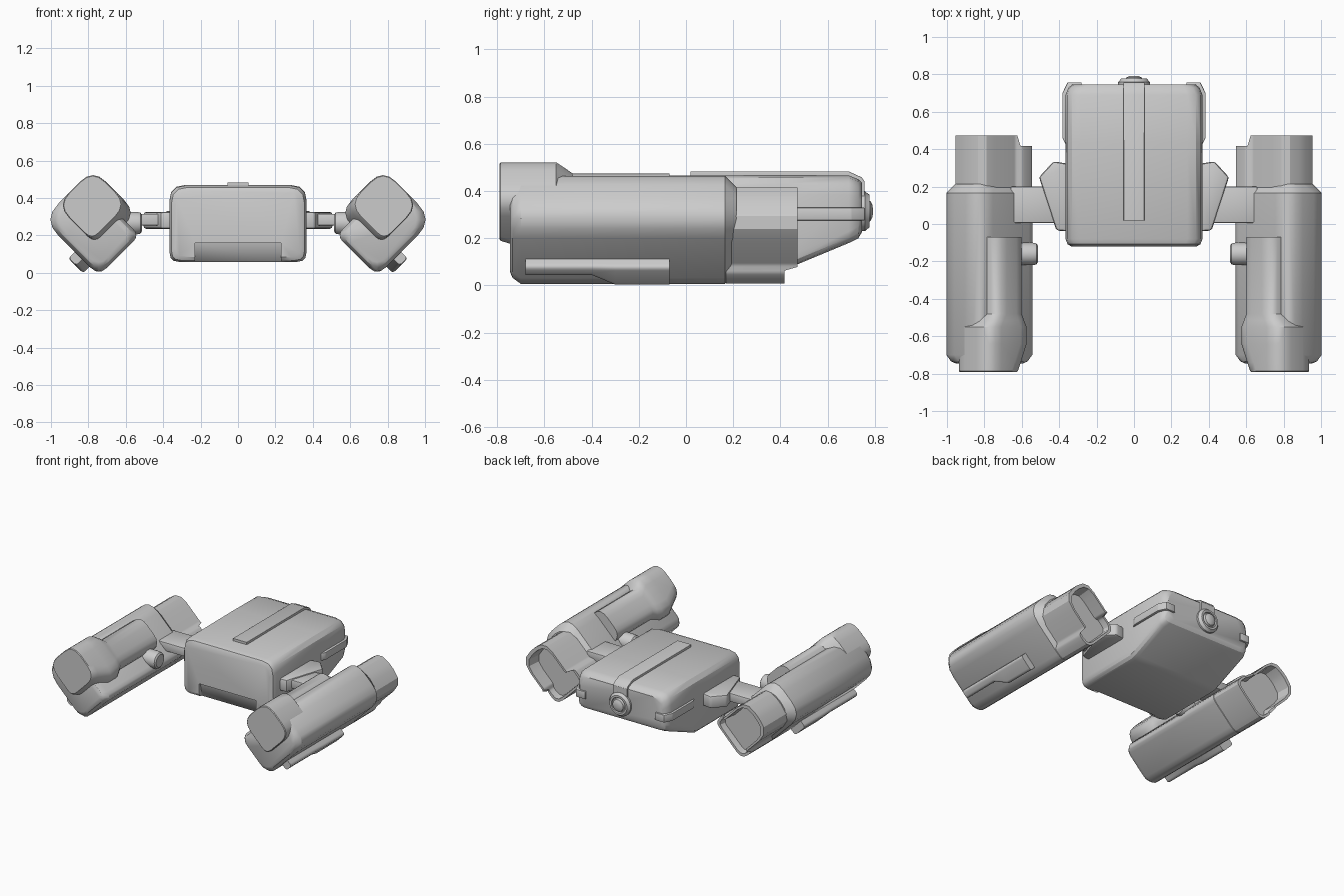
import bpy, bmesh, math
from mathutils import Vector

if "Cube" in bpy.data.objects:
    bpy.data.objects.remove(bpy.data.objects["Cube"])

S = math.sqrt(0.5)


def finish(name, bm, mirror=False, angle=32):
    bmesh.ops.recalc_face_normals(bm, faces=bm.faces)
    me = bpy.data.meshes.new(name)
    bm.to_mesh(me)
    bm.free()
    ob = bpy.data.objects.new(name, me)
    bpy.context.collection.objects.link(ob)
    bpy.ops.object.select_all(action='DESELECT')
    ob.select_set(True)
    bpy.context.view_layer.objects.active = ob
    if mirror:
        ob.modifiers.new("Mirror", 'MIRROR')
        bpy.ops.object.modifier_apply(modifier="Mirror")
    bpy.ops.object.shade_smooth_by_angle(angle=math.radians(angle))
    return ob


def rounded(corners, seg=4):
    """Closed outline from (a, b, radius) corners."""
    out = []
    for i, (a, b, r) in enumerate(corners):
        p = Vector((a, b))
        d0 = (Vector(corners[i - 1][:2]) - p).normalized() * r
        d1 = (Vector(corners[(i + 1) % len(corners)][:2]) - p).normalized() * r
        for k in range(seg + 1):
            t = k / seg
            out.append(p + d0 * (1 - t) ** 2 + d1 * t ** 2)
    return out


def rect(a0, a1, b0, b1, r00, r10, r11, r01):
    return rounded([(a0, b0, r00), (a1, b0, r10), (a1, b1, r11), (a0, b1, r01)])


def shrink(pts, f):
    c = sum(pts, Vector((0, 0))) / len(pts)
    return [c + (p - c) * f for p in pts]


def straight(a, y, b):
    return (a, y, b)


def pod_space(u, y, v):
    """Pod cross-sections are rolled 45 degrees: u outward-up, v inward-up."""
    return (0.77 + (u - v) * S, y, 0.26 + (u + v) * S)


def loft(name, sections, place=straight, mirror=False):
    """Sections are (y or function of the first coordinate, outline)."""
    bm = bmesh.new()
    rings = []
    for y, pts in sections:
        rings.append([bm.verts.new(place(p[0], y(p[0]) if callable(y) else y, p[1])) for p in pts])
    for r0, r1 in zip(rings, rings[1:]):
        n = len(r0)
        for i in range(n):
            bm.faces.new((r0[i], r0[(i + 1) % n], r1[(i + 1) % n], r1[i]))
    bm.faces.new(rings[0])
    bm.faces.new(rings[-1])
    return finish(name, bm, mirror)


def plan_prism(name, pts, z0, z1, bevel):
    """Mirrored plate drawn in plan view."""
    bm = bmesh.new()
    f = bm.faces.new([bm.verts.new((x, y, z0)) for x, y in pts])
    g = bmesh.ops.extrude_face_region(bm, geom=[f])
    bmesh.ops.translate(bm, vec=(0, 0, z1 - z0),
                        verts=[v for v in g['geom'] if isinstance(v, bmesh.types.BMVert)])
    bmesh.ops.bevel(bm, geom=bm.edges[:], offset=bevel, segments=2, profile=0.5, affect='EDGES')
    return finish(name, bm, True)


def circle(r, cx=0.0, cz=0.0, n=32):
    return [Vector((cx + r * math.cos(i * math.tau / n), cz + r * math.sin(i * math.tau / n)))
            for i in range(n)]


# Central hull, underside rising towards the back
def hull(w, z0, z1):
    return rounded([(-w, z0, 0.05), (w, z0, 0.05), (w, z1, 0.08), (-w, z1, 0.08)], 3)


body = loft("central_hull", [
    (-0.12, hull(0.335, 0.085, 0.435)), (-0.108, hull(0.355, 0.066, 0.455)),
    (-0.08, hull(0.366, 0.058, 0.465)), (0.39, hull(0.366, 0.058, 0.468)),
    (0.43, hull(0.366, 0.072, 0.468)), (0.69, hull(0.366, 0.18, 0.466)),
    (0.73, hull(0.35, 0.2, 0.45)), (0.745, hull(0.33, 0.225, 0.435))])

# Sloping slot under the nose of the hull
bm = bmesh.new()
ends = [[bm.verts.new((x, y, z)) for y, z in
         ((-0.2, 0.16), (-0.105, 0.16), (-0.075, 0.02), (-0.2, 0.02))] for x in (-0.23, 0.23)]
for i in range(4):
    j = (i + 1) % 4
    bm.faces.new((ends[0][i], ends[0][j], ends[1][j], ends[1][i]))
bm.faces.new(ends[0])
bm.faces.new(ends[1])
cutter = finish("slot_cutter", bm)
cutter.hide_render = True
bpy.context.view_layer.objects.active = body
mod = body.modifiers.new("Slot", 'BOOLEAN')
mod.operation = 'DIFFERENCE'
mod.object = cutter
bpy.ops.object.modifier_apply(modifier="Slot")
bpy.data.objects.remove(cutter)


# Raised spine along the top, folding down the back
def spine(z0, z1):
    return rect(-0.056, 0.056, z0, z1, *[0.004] * 4)


loft("top_spine", [(0.02, spine(0.44, 0.483)), (0.69, spine(0.44, 0.483)),
                   (0.745, spine(0.36, 0.458)), (0.757, spine(0.34, 0.44))])

# Rear nozzle: ring, groove and dome
loft("rear_nozzle", [(y, circle(r, 0, 0.315)) for y, r in
     ((0.72, 0.085), (0.758, 0.085), (0.765, 0.078), (0.777, 0.07), (0.777, 0.056),
      (0.765, 0.053), (0.765, 0.047), (0.782, 0.042), (0.789, 0.028), (0.792, 0.012))])

# Bumpers wrapped round the rear corners
plan_prism("corner_bumper", [(0.34, 0.43), (0.368, 0.43), (0.383, 0.46), (0.383, 0.70),
                             (0.355, 0.757), (0.28, 0.757), (0.28, 0.72), (0.34, 0.70)],
           0.275, 0.33, 0.005)

# Shoulder wedges and flat arms
plan_prism("shoulder_wedge", [(0.34, -0.04), (0.415, -0.035), (0.508, 0.25), (0.43, 0.335),
                              (0.34, 0.32)], 0.235, 0.325, 0.014)
plan_prism("flat_arm", [(0.40, 0.005), (0.66, 0.005), (0.66, 0.20), (0.40, 0.20)],
           0.252, 0.315, 0.008)


# Main pod casing
def casing(d):
    return rect(-0.215 + d, 0.212 - d, -0.178 + d, 0.13 - d, 0.07, 0.12, 0.105, 0.05)


loft("pod_casing", [(-0.745, casing(0.035)), (-0.735, casing(0.018)), (-0.70, casing(0)),
                    (0.165, casing(0)), (0.215, casing(0.035))], pod_space, True)

# Stepped rear sleeve with a sunken mouth
sleeve = rounded([(-0.215, -0.178, 0.065), (-0.115, -0.178, 0.01), (-0.085, -0.158, 0.01),
                  (0.167, -0.158, 0.115), (0.167, 0.108, 0.1), (-0.085, 0.108, 0.01),
                  (-0.115, 0.13, 0.01), (-0.215, 0.13, 0.05)], 3)


def step(base):
    return lambda u: base - 0.055 if u < -0.1 else base


loft("pod_rear_sleeve", [(0.17, sleeve), (step(0.472), sleeve),
                         (step(0.472), shrink(sleeve, 0.89)), (0.37, shrink(sleeve, 0.85))],
     pod_space, True)


# Upper barrel flaring into the front block
def barrel(u0, u1, v0, v1, r):
    return rect(u0, u1, v0, v1, 0.05, r, r, r)


loft("pod_upper_barrel", [
    (-0.07, barrel(-0.085, 0.148, 0.05, 0.195, 0.08)),
    (-0.48, barrel(-0.085, 0.148, 0.05, 0.195, 0.08)),
    (-0.515, barrel(-0.10, 0.18, 0.0, 0.2, 0.085)),
    (-0.55, barrel(-0.12, 0.213, -0.07, 0.205, 0.095)),
    (-0.64, barrel(-0.12, 0.213, -0.07, 0.205, 0.095)),
    (-0.74, barrel(-0.075, 0.213, -0.07, 0.205, 0.095)),
    (-0.785, barrel(-0.055, 0.213, -0.07, 0.204, 0.095)),
    (-0.79, barrel(-0.05, 0.209, -0.066, 0.2, 0.092))], pod_space, True)


# Keel strip on the outer underside
def keel(u0, v0):
    return rect(u0, -0.032, v0, -0.12, 0.02, 0.02, 0.01, 0.01)


loft("pod_keel", [(-0.68, keel(-0.09, -0.224)), (-0.40, keel(-0.09, -0.224)),
                  (-0.30, keel(-0.145, -0.227)), (-0.07, keel(-0.145, -0.227))],
     pod_space, True)

# Inner knob on each pod, axis across the model
loft("pod_knob", [(x, circle(r, -0.16, 0.265)) for x, r in
     ((0.64, 0.06), (0.54, 0.06), (0.522, 0.056), (0.514, 0.045))],
     lambda a, y, b: (y, a, b), True)
